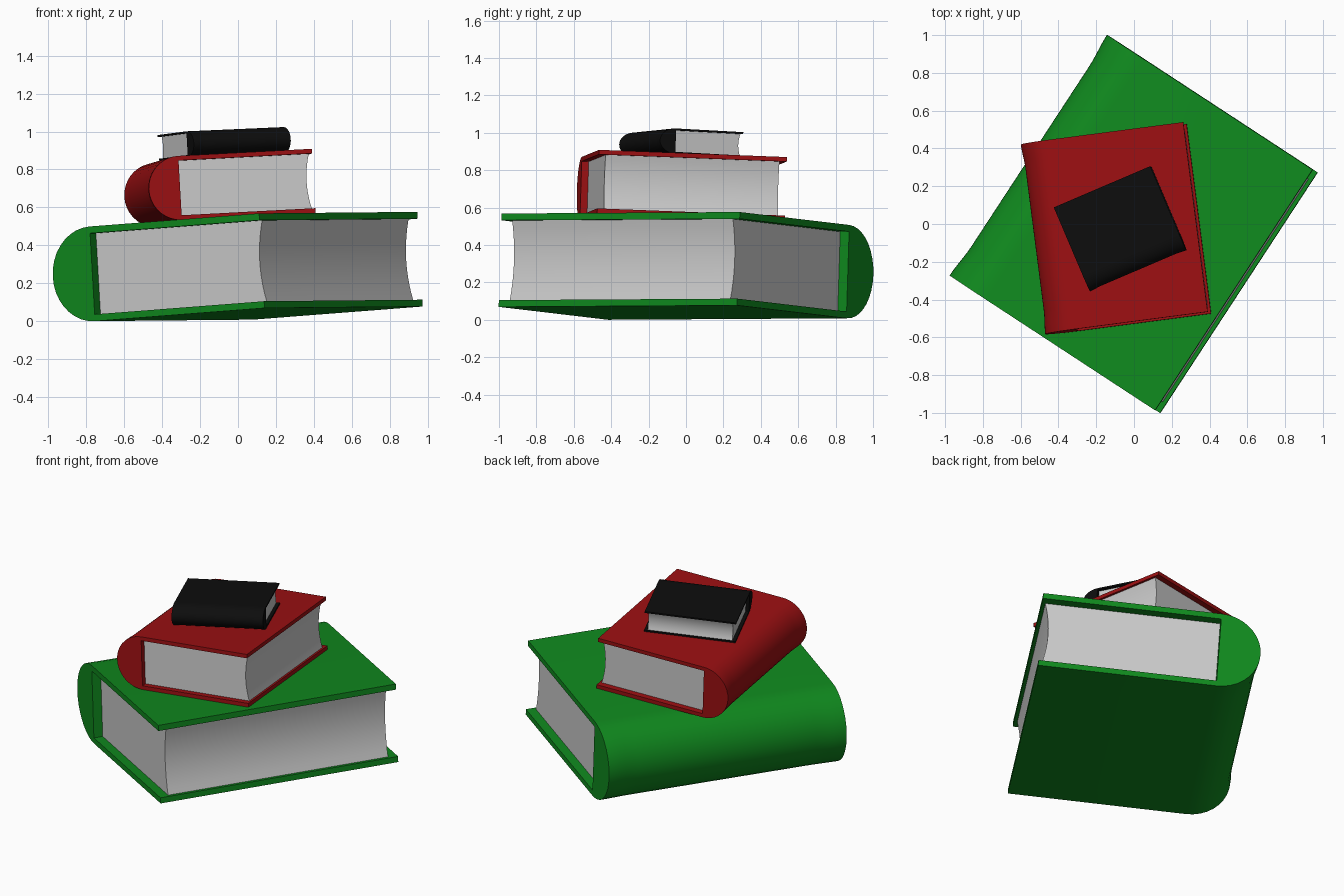
import bpy, bmesh, math
from mathutils import Vector, Matrix

if "Cube" in bpy.data.objects:
    bpy.data.objects.remove(bpy.data.objects["Cube"])

LENGTH, WIDTH, R, T = 1.523, 1.07, 0.25, 0.036   # book along spine, cover reach, spine radius, cover thickness
SLOPE = Vector((-0.057, 0.031, 1)).normalized()  # the whole stack leans slightly
TILT = Vector((0, 0, 1)).rotation_difference(SLOPE).to_matrix().to_4x4()


def extrude_profile(name, profile, stations, squeeze=lambda f: 1.0):
    """Sweep a closed (x, z) profile along y; squeeze scales the rounded side (x < 0)."""
    bm = bmesh.new()
    rings = []
    for y, f in stations:
        s = squeeze(f)
        rings.append([bm.verts.new((x * s if x < 0 else x, y, z)) for x, z in profile])
    n = len(profile)
    for a, b in zip(rings, rings[1:]):
        for i in range(n):
            bm.faces.new((a[i], a[(i + 1) % n], b[(i + 1) % n], b[i]))
    bm.faces.new(rings[0])
    bm.faces.new(rings[-1])
    bmesh.ops.recalc_face_normals(bm, faces=bm.faces)
    mesh = bpy.data.meshes.new(name)
    bm.to_mesh(mesh)
    bm.free()
    obj = bpy.data.objects.new(name, mesh)
    bpy.context.collection.objects.link(obj)
    return obj


def pinch(f):
    """Spine is slightly narrower away from its ends."""
    k = min(1, max(0, (1 - abs(f)) / 0.25))
    return 1 - 0.05 * k * k * (3 - 2 * k)


def book(label, color, x, y, base, angle, scale, zscale):
    # cover: two boards and a solid half-round spine as one profile
    arc = [(-R * math.sin(math.pi * i / 18), R * math.cos(math.pi * i / 18)) for i in range(19)]
    arc[0], arc[-1] = (0, R), (0, -R)
    inner = R - T
    profile = [(WIDTH, R)] + arc + [(WIDTH, -R), (WIDTH, -inner), (0, -inner), (0, inner), (WIDTH, inner)]
    fr = [1, 0.95, 0.9, 0.85, 0.8, 0.75]
    fr = [-f for f in fr] + fr[::-1]
    cover = extrude_profile(label + "_cover", profile, [(f * LENGTH / 2, f) for f in fr], pinch)
    mat = bpy.data.materials.new(label + "_cloth")
    mat.diffuse_color = (*color, 1)
    mat.use_nodes = True
    mat.node_tree.nodes["Principled BSDF"].inputs["Base Color"].default_value = mat.diffuse_color
    cover.data.materials.append(mat)

    # page block with hollow fore-edge
    h = inner + 0.001
    edge = [(1.05 - 0.03 * (1 - (k / 5) ** 2), h * k / 5) for k in range(-5, 6)]
    pages = extrude_profile(label + "_pages", [(-0.01, h), (-0.01, -h)] + edge, [(-0.705, 0), (0.705, 0)])

    # place on the leaning stack
    z = 0.031 + 0.057 * x - 0.031 * y + base + R * zscale
    for obj in (cover, pages):
        obj.matrix_world = (Matrix.Translation((x, y, z)) @ TILT
                            @ Matrix.Rotation(math.radians(angle), 4, 'Z')
                            @ Matrix.Diagonal((scale, scale, zscale, 1)))
        bpy.ops.object.select_all(action='DESELECT')
        obj.select_set(True)
        bpy.context.view_layer.objects.active = obj
        bpy.ops.object.shade_smooth_by_angle(angle=math.radians(35))


book("large_book", (0.005, 0.25, 0.013), -0.351, 0.228, 0.0, -33.2, 1.0, 1.0)
book("medium_book", (0.33, 0.005, 0.006), -0.37, -0.06, 0.503, 7.4, 0.665, 0.676)
book("small_book", (0.004, 0.004, 0.004), -0.013, -0.164, 0.842, 113.1, 0.365, 0.27)
